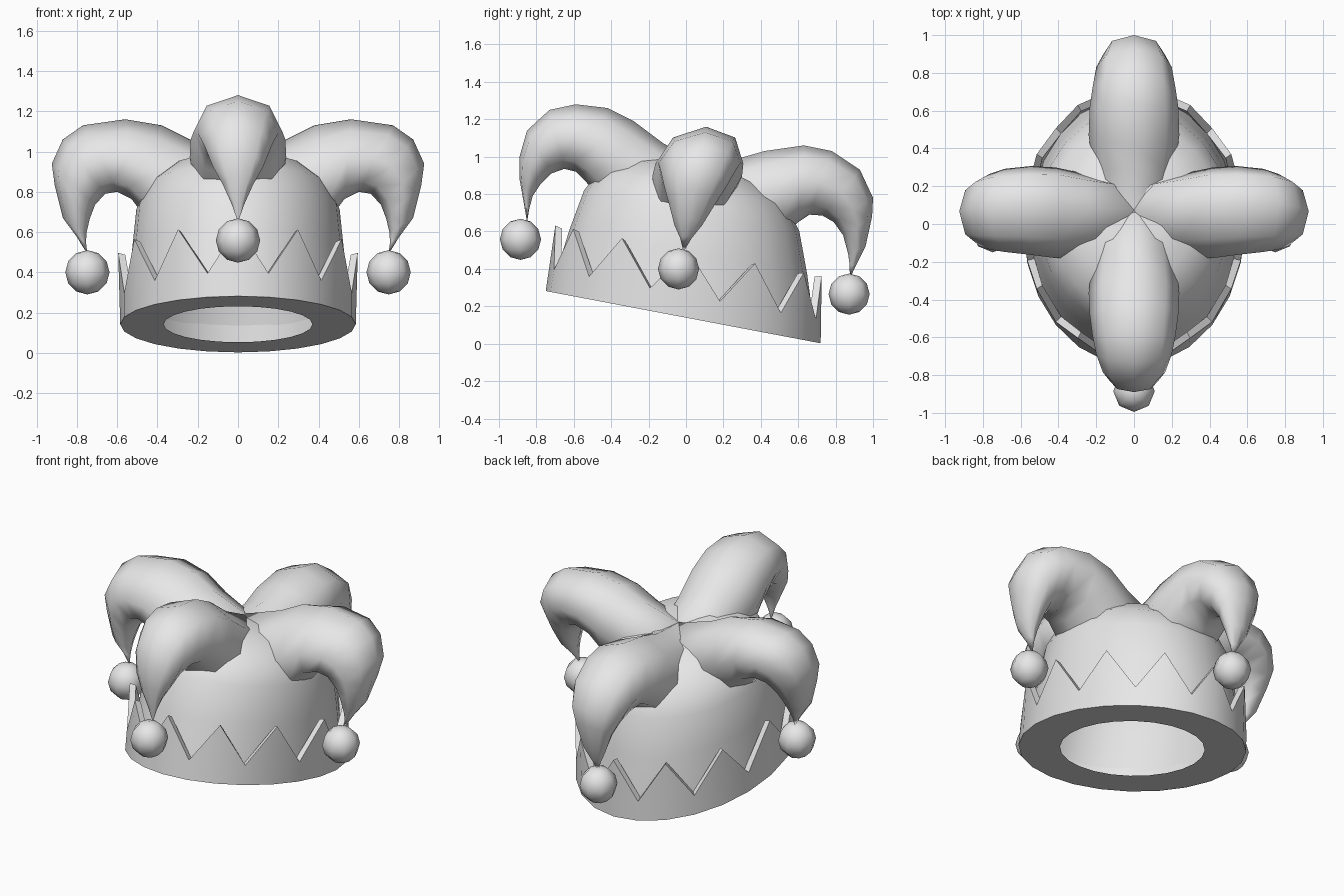
import bpy, bmesh, math
from mathutils import Vector

if "Cube" in bpy.data.objects:
    bpy.data.objects.remove(bpy.data.objects["Cube"])

grey = bpy.data.materials.new("felt_grey")
grey.diffuse_color = (0.8, 0.8, 0.8, 1)
grey.use_nodes = True
grey.node_tree.nodes["Principled BSDF"].inputs["Base Color"].default_value = grey.diffuse_color


def finish(name, bm, angle):
    """Turn a bmesh into a smooth shaded object with sharp edges kept."""
    bmesh.ops.recalc_face_normals(bm, faces=bm.faces)
    me = bpy.data.meshes.new(name)
    bm.to_mesh(me)
    bm.free()
    me.materials.append(grey)
    for p in me.polygons:
        p.use_smooth = True
    me.set_sharp_from_angle(angle=math.radians(angle))
    ob = bpy.data.objects.new(name, me)
    bpy.context.collection.objects.link(ob)
    return ob


def tilt(x, y, z):
    """Lean the hat back: the front of the rim is lifted."""
    return Vector((x, y + 0.08 * z - 0.015, z + 0.142 - 0.19 * y))


def bridge(bm, a, b):
    n = len(a)
    for i in range(n):
        j = (i + 1) % n
        bm.faces.new((a[i], a[j], b[j], b[i]))


def ring(bm, rx, ry, heights, n=24):
    """Elliptical ring; heights alternate from vertex to vertex."""
    out = []
    for i in range(n):
        t = 2 * math.pi * i / n
        h, k = heights[i % len(heights)], i % len(rx)
        out.append(bm.verts.new(tilt(rx[k] * math.sin(t), -ry[k] * math.cos(t), h)))
    return out


# Zigzag band with its flat underside and head opening
PEAK, VALLEY = 0.355, 0.12
bm = bmesh.new()
loops = [
    ring(bm, [0.37], [0.47], [0.0]),
    ring(bm, [0.585], [0.735], [0.0]),
    ring(bm, [0.595, 0.585], [0.712, 0.725], [PEAK, VALLEY]),
    ring(bm, [0.56, 0.545], [0.675, 0.685], [PEAK - 0.01, VALLEY]),
    ring(bm, [0.545], [0.69], [0.01]),
]
for a, b in zip(loops, loops[1:]):
    bridge(bm, a, b)
finish("zigzag_band", bm, 35)

# Crown: a tapering shell, open underneath
bm = bmesh.new()
profile = [(0.55, 0.69, 0.1), (0.528, 0.635, 0.35), (0.505, 0.575, 0.57),
           (0.45, 0.50, 0.69), (0.33, 0.36, 0.78), (0.16, 0.18, 0.83)]
loops = [ring(bm, [rx], [ry], [z]) for rx, ry, z in profile]
for a, b in zip(loops, loops[1:]):
    bridge(bm, a, b)
bm.faces.new(loops[-1])
finish("crown", bm, 60)

# Horn sections: outer radius, outer height, inner radius, inner height
side_path = [(0, .98, 0, .45), (.24, 1.06, .28, .58), (.38, 1.13, .45, .66),
             (.56, 1.16, .53, .765), (.77, 1.13, .60, .80), (.87, 1.06, .66, .79),
             (.925, .94, .71, .735), (.91, .83, .735, .67), (.87, .67, .752, .60),
             (.80, .575, .755, .55)]
front_path = [(-.06, .98, -.06, .5), (.12, 1.07, .25, .65), (.28, 1.19, .45, .75),
              (.42, 1.26, .53, .86), (.59, 1.28, .59, .92), (.73, 1.25, .65, .935),
              (.85, 1.14, .72, .91), (.89, 1.0, .78, .85), (.89, .88, .82, .79),
              (.867, .75, .838, .72)]
back_path = [(.06, .98, .06, .45), (.28, .99, .35, .52), (.42, 1.03, .52, .58),
             (.63, 1.06, .60, .65), (.78, 1.03, .66, .69), (.93, .93, .73, .685),
             (1.0, .78, .79, .65), (.995, .68, .84, .58), (.96, .52, .867, .48),
             (.91, .42, .875, .42)]
widths = [.19, .22, .24, .235, .22, .20, .165, .125, .075, .03]


def horn(name, path, tip, direction, sideways):
    """Curved eight sided horn ending in a point."""
    d = Vector(direction)
    across = Vector((-d.y, d.x, 0))

    def place(r, z):
        p = d * r + Vector((0, 0, z))
        if sideways:
            p.y += 0.10 + 0.18 * (z - 1.12)
        return p

    bm = bmesh.new()
    loops = []
    for (ro, zo, ri, zi), w in zip(path, widths):
        o, i = place(ro, zo), place(ri, zi)
        mid, half = (o + i) / 2, (o - i) / 2
        angles = [k * math.pi / 4 for k in range(8)]
        loops.append([bm.verts.new(mid + half * math.cos(t) + across * w * math.sin(t))
                      for t in angles])
    for a, b in zip(loops, loops[1:]):
        bridge(bm, a, b)
    bm.faces.new(loops[0])
    end = bm.verts.new(place(*tip))
    for k in range(8):
        bm.faces.new((loops[-1][k], loops[-1][(k + 1) % 8], end))
    finish(name, bm, 75)


horn("right_horn", side_path, (.748, .49), (1, 0, 0), True)
horn("left_horn", side_path, (.748, .49), (-1, 0, 0), True)
horn("front_horn", front_path, (.85, .65), (0, -1, 0), False)
horn("back_horn", back_path, (.876, .35), (0, 1, 0), False)

# Round bells hanging at the horn tips
for name, pos in (("right_bell", (.748, -.04, .40)), ("left_bell", (-.748, -.04, .40)),
                  ("front_bell", (0, -.885, .558)), ("back_bell", (0, .872, .265))):
    bm = bmesh.new()
    bmesh.ops.create_uvsphere(bm, u_segments=8, v_segments=6, radius=0.11)
    finish(name, bm, 75).location = pos
